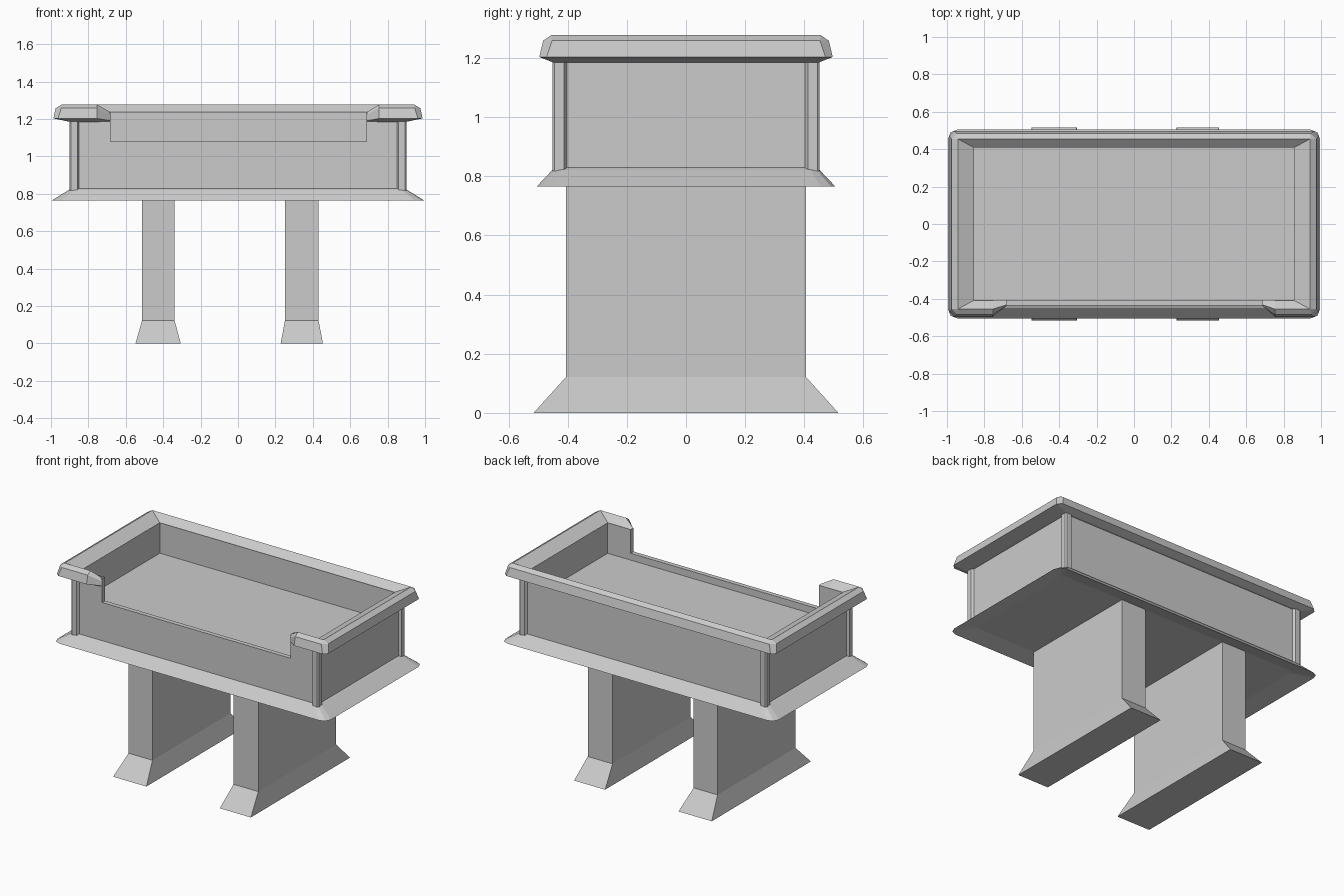
import bpy, bmesh
from math import sin, cos, pi

if "Cube" in bpy.data.objects:
    bpy.data.objects.remove(bpy.data.objects["Cube"])


def make(name, verts, faces):
    bm = bmesh.new()
    vs = [bm.verts.new(v) for v in verts]
    for f in faces:
        bm.faces.new([vs[i] for i in f])
    bmesh.ops.remove_doubles(bm, verts=bm.verts, dist=1e-5)
    bmesh.ops.recalc_face_normals(bm, faces=bm.faces)
    me = bpy.data.meshes.new(name)
    bm.to_mesh(me)
    bm.free()
    ob = bpy.data.objects.new(name, me)
    bpy.context.collection.objects.link(ob)
    return ob


def loft(name, rings):
    n = len(rings[0])
    verts = [v for r in rings for v in r]
    faces = []
    for k in range(len(rings) - 1):
        for i in range(n):
            j = (i + 1) % n
            faces.append((k * n + i, k * n + j, (k + 1) * n + j, (k + 1) * n + i))
    faces += [tuple(range(n)), tuple(range((len(rings) - 1) * n, len(rings) * n))]
    return make(name, verts, faces)


def ring(hx, hy, z, c, seg, cx=0, cy=0):
    # rectangle with rounded corners; starts at front left, runs clockwise
    pts = []
    for k, (sx, sy) in enumerate([(-1, -1), (-1, 1), (1, 1), (1, -1)]):
        for s in range(seg + 1):
            a = 1.5 * pi - (k + s / max(seg, 1)) * pi / 2
            pts.append((cx + sx * (hx - c) + c * cos(a), cy + sy * (hy - c) + c * sin(a), z))
    return pts


def box(name, x0, x1, y0, y1, z0, z1):
    cx, cy, hx, hy = (x0 + x1) / 2, (y0 + y1) / 2, (x1 - x0) / 2, (y1 - y0) / 2
    return loft(name, [ring(hx, hy, z, 0, 0, cx, cy) for z in (z0, z1)])


# Tray body: hollowed box with a notch in the front wall
tray = box("tray", -.887, .887, -.437, .437, .81, 1.235)
for cutter in (box("pocket_cutter", -.855, .855, -.407, .409, 1.035, 1.5),
               box("notch_cutter", -.682, .688, -.6, -.3, 1.08, 1.5)):
    cutter.hide_render = True
    cutter.hide_viewport = True
    m = tray.modifiers.new("cut", 'BOOLEAN')
    m.object = cutter
    m.operation = 'DIFFERENCE'
    m.solver = 'EXACT'

# Flared skirt below the tray, with a shallow hollow underneath
loft("skirt", [ring(.88, .4, .79, .02, 2), ring(.995, .505, .765, .05, 2),
               ring(.9, .45, .823, .03, 2), ring(.88, .43, .832, .02, 2)])

# Corner posts
plan = [(.845, .43), (.858, .452), (.893, .452), (.901, .444), (.901, .412), (.88, .398)]
for sx in (-1, 1):
    for sy in (-1, 1):
        loft("corner_post", [[(sx * x, sy * y, z) for x, y in plan] for z in (.818, 1.2)])

# Rim: section swept round three sides with tapered ends at the front notch
section = [(.87, .42, 1.185, 0), (.9, .45, 1.185, 0), (.987, .496, 1.203, .025),
           (.975, .483, 1.258, .03), (.942, .455, 1.277, 0), (.855, .408, 1.236, 0)]
tip = [(-.42, 1.186), (-.435, 1.186), (-.438, 1.19), (-.438, 1.22), (-.432, 1.237), (-.407, 1.236)]
cols = [ring(*p, 1) for p in section]
stations = [[c[i] for c in cols] for i in range(8)]


def rim_end(s, x):
    return [(s * x, y, z) for y, z in tip]


def rim_full(s):
    return [(s * .755, -p[1], p[2]) for p in section]


loft("rim", [rim_end(-1, .682), rim_full(-1)] + stations + [rim_full(1), rim_end(1, .688)])

# Two slab legs with flared feet
for cx, fx, col, foot in ((-.426, -.427, .087, .121), (.341, .341, .09, .113)):
    loft("leg", [ring(foot, .515, 0, 0, 0, fx), ring(col, .405, .122, 0, 0, cx),
                 ring(col, .405, .8, 0, 0, cx)])
